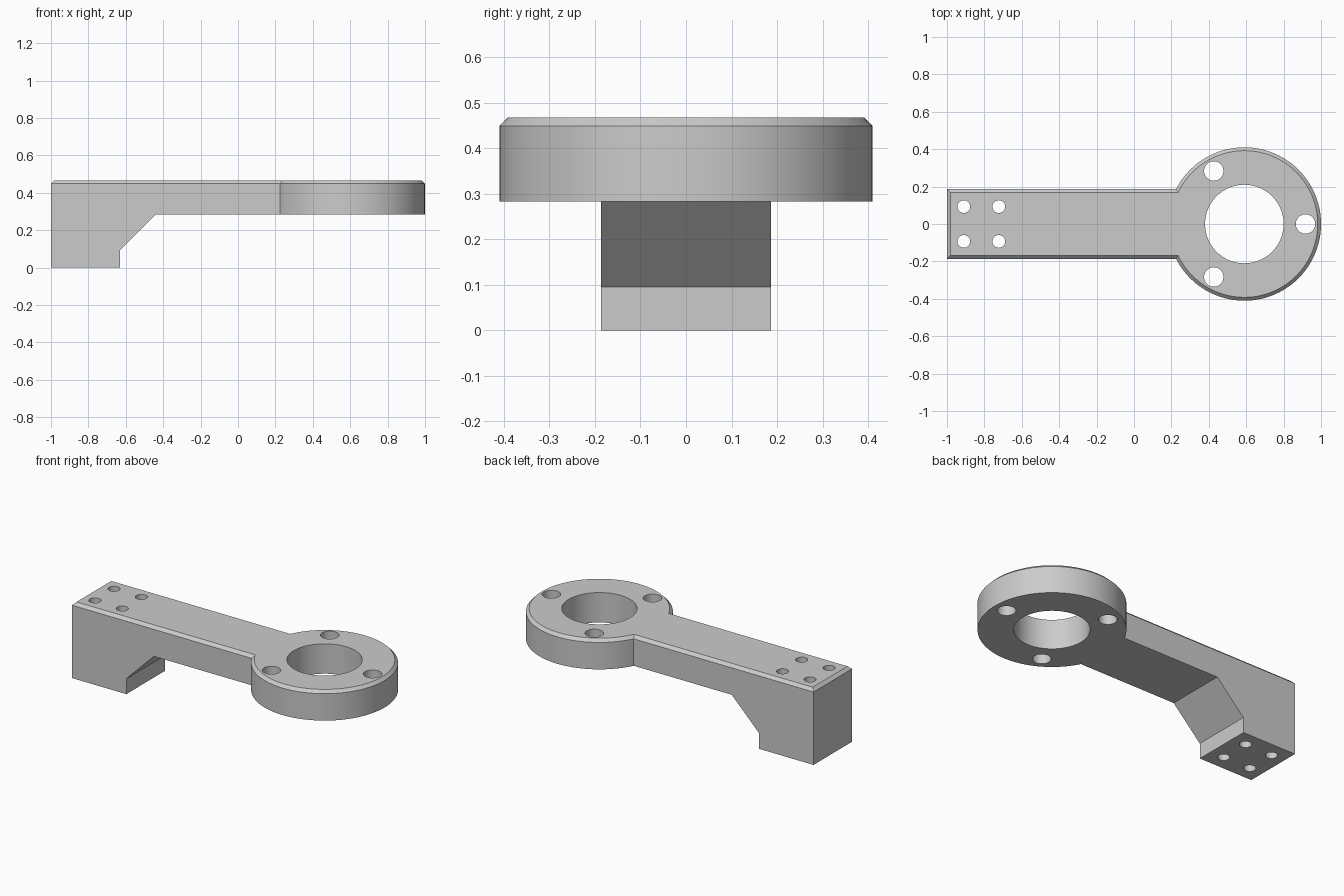
import bpy
import bmesh
from math import asin, pi, cos, sin, radians

cube = bpy.data.objects.get("Cube")
if cube:
    bpy.data.objects.remove(cube, do_unlink=True)

TOP, UNDER, CHAMFER = 0.467, 0.283, 0.018
RING_X, RING_R, ARM_HALF = 0.59, 0.41, 0.187

grey = bpy.data.materials.new("light grey")
grey.use_nodes = True
colour = (0.6, 0.6, 0.6, 1)
grey.diffuse_color = colour
grey.node_tree.nodes["Principled BSDF"].inputs["Base Color"].default_value = colour


def loft(name, loops):
    """Solid made by bridging stacked point loops and capping both ends."""
    bm = bmesh.new()
    rings = [[bm.verts.new(p) for p in loop] for loop in loops]
    n = len(rings[0])
    for low, high in zip(rings, rings[1:]):
        for i in range(n):
            j = (i + 1) % n
            bm.faces.new((low[i], low[j], high[j], high[i]))
    bm.faces.new(rings[0][::-1])
    bm.faces.new(rings[-1])
    bmesh.ops.recalc_face_normals(bm, faces=bm.faces)
    mesh = bpy.data.meshes.new(name)
    bm.to_mesh(mesh)
    bm.free()
    obj = bpy.data.objects.new(name, mesh)
    bpy.context.collection.objects.link(obj)
    mesh.materials.append(grey)
    return obj


def outline(z, inset, steps=112):
    """Plan shape: rectangular arm running into a round head."""
    r, h, end = RING_R - inset, ARM_HALF - inset, -1 + inset
    limit = pi - asin(h / r)
    arc = [-limit + 2 * limit * i / steps for i in range(steps + 1)]
    points = [(end, h), (end, -h)]
    points += [(RING_X + r * cos(a), r * sin(a)) for a in arc]
    return [(x, y, z) for x, y in points]


def hole(name, x, y, r, sides):
    circle = [(x + r * cos(2 * pi * i / sides), y + r * sin(2 * pi * i / sides))
              for i in range(sides)]
    return loft(name, [[(px, py, z) for px, py in circle] for z in (-0.1, 0.6)])


# Bracket body with a chamfered top edge
bracket = loft("bracket", [outline(0, 0), outline(TOP - CHAMFER, 0),
                           outline(TOP, CHAMFER)])

# Space beneath the arm and head, leaving the gusseted foot
side = [(-0.63, -0.1), (-0.63, 0.095), (-0.442, UNDER), (1.2, UNDER), (1.2, -0.1)]
cutters = [loft("underside_cutter", [[(x, y, z) for x, z in side] for y in (-0.6, 0.6)])]

# Central bore and its three bolt holes
cutters.append(hole("bore_cutter", RING_X, 0, 0.21, 96))
for i in range(3):
    a = radians(120 * i)
    cutters.append(hole("head_bolt_cutter", RING_X + 0.327 * cos(a),
                        0.327 * sin(a), 0.052, 40))

# Four mounting holes through the foot
for x in (-0.91, -0.723):
    for y in (-0.093, 0.093):
        cutters.append(hole("foot_bolt_cutter", x, y, 0.034, 32))

bpy.ops.object.select_all(action="DESELECT")
bpy.context.view_layer.objects.active = bracket
bracket.select_set(True)
for cutter in cutters:
    cutter.hide_render = True
    cut = bracket.modifiers.new("cut", "BOOLEAN")
    cut.operation = "DIFFERENCE"
    cut.solver = "EXACT"
    cut.object = cutter
    bpy.ops.object.modifier_apply(modifier=cut.name)
    bpy.data.objects.remove(cutter, do_unlink=True)

bpy.ops.object.shade_smooth_by_angle(angle=radians(30))
